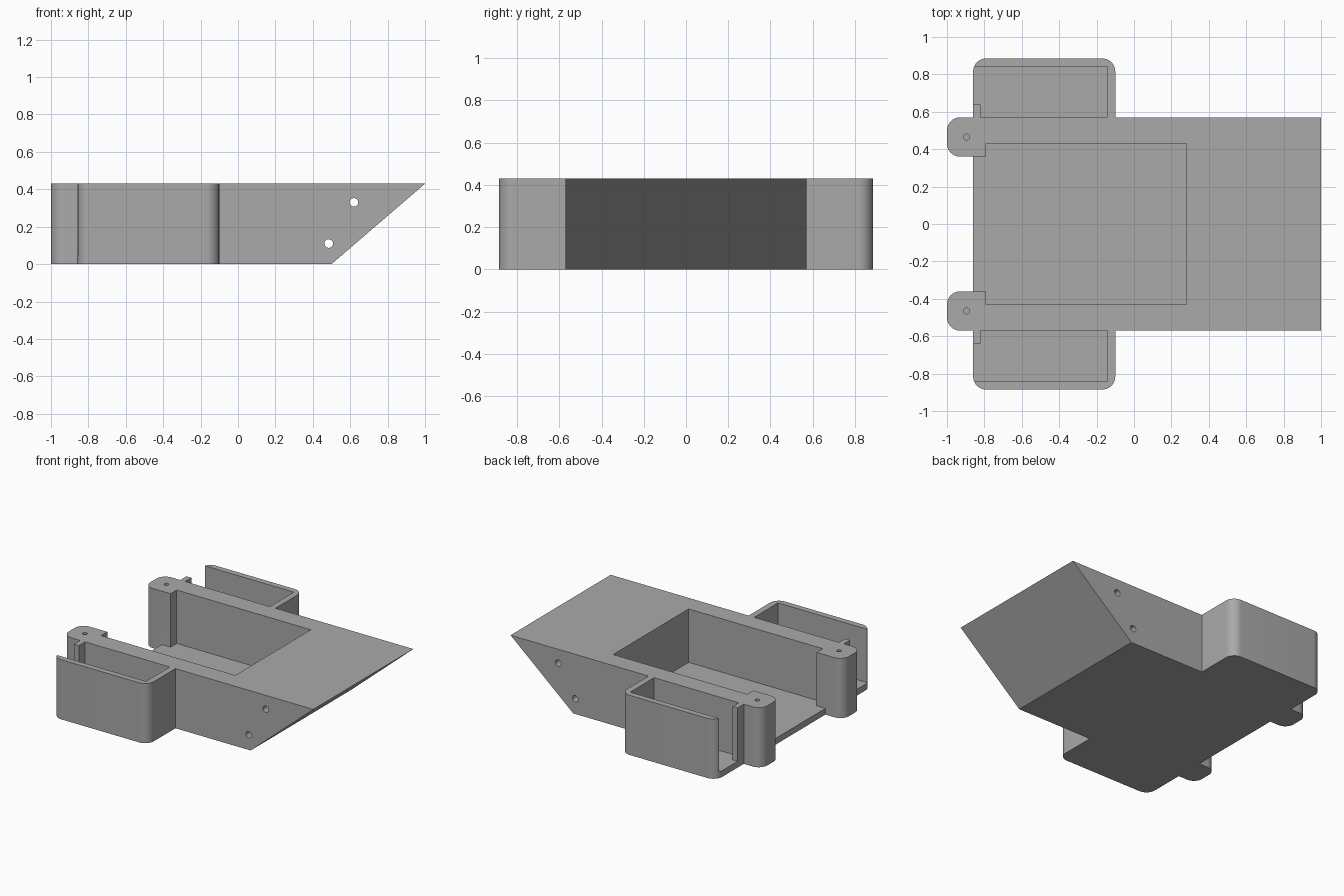
import bpy, bmesh, math
from mathutils import Vector

cube = bpy.data.objects.get("Cube")
if cube:
    bpy.data.objects.remove(cube, do_unlink=True)

H, FLOOR = 0.43, 0.045          # overall height, floor thickness
BODY_Y, WALL_Y = 0.57, 0.43     # outer and inner face of the long walls
BACK = -0.86                    # open end of the tray

grey = bpy.data.materials.new("plain grey")
grey.use_nodes = True
colour = (0.4, 0.4, 0.4, 1)
grey.diffuse_color = colour
grey.node_tree.nodes["Principled BSDF"].inputs["Base Color"].default_value = colour


def prism(name, points, offset):
    """Extrude a flat outline along an offset vector."""
    bm = bmesh.new()
    face = bm.faces.new([bm.verts.new(p) for p in points])
    ext = bmesh.ops.extrude_face_region(bm, geom=[face])
    moved = [v for v in ext["geom"] if isinstance(v, bmesh.types.BMVert)]
    bmesh.ops.translate(bm, verts=moved, vec=Vector(offset))
    bmesh.ops.recalc_face_normals(bm, faces=bm.faces)
    mesh = bpy.data.meshes.new(name)
    bm.to_mesh(mesh)
    bm.free()
    mesh.materials.append(grey)
    obj = bpy.data.objects.new(name, mesh)
    bpy.context.collection.objects.link(obj)
    return obj


def block(name, x0, x1, y0, y1, z0, z1, rounded=(), radius=0.07):
    """Upright block; rounded lists the corners (0-3, counterclockwise) to round."""
    corners = [(x0, y0, 1, 1), (x1, y0, -1, 1), (x1, y1, -1, -1), (x0, y1, 1, -1)]
    points = []
    for i, (x, y, dx, dy) in enumerate(corners):
        if i not in rounded:
            points.append((x, y, z0))
            continue
        for k in range(13):
            a = math.pi + (i + k / 12) * math.pi / 2
            points.append((x + dx * radius + radius * math.cos(a),
                           y + dy * radius + radius * math.sin(a), z0))
    return prism(name, points, (0, 0, z1 - z0))


def rod(name, centre, radius, axis, length):
    """Round cutter starting at centre and running along z or y."""
    ring = []
    for k in range(24):
        a = k * math.tau / 24
        u, v = radius * math.cos(a), radius * math.sin(a)
        ring.append(Vector(centre) + Vector((u, v, 0) if axis == "z" else (u, 0, v)))
    return prism(name, ring, (0, 0, length) if axis == "z" else (0, length, 0))


def combine(target, tool, operation):
    mod = target.modifiers.new(operation.lower(), "BOOLEAN")
    mod.operation, mod.object, mod.solver = operation, tool, "EXACT"
    bpy.context.view_layer.objects.active = target
    bpy.ops.object.modifier_apply(modifier=mod.name)
    bpy.data.objects.remove(tool, do_unlink=True)


# Wedge-nosed body with a central bay open at the back
side = [(BACK, 0), (0.5, 0), (1.0, H), (BACK, H)]
body = prism("tray_body", [(x, -BODY_Y, z) for x, z in side], (0, 2 * BODY_Y, 0))
combine(body, block("bay_cutter", -1.1, 0.28, -WALL_Y, WALL_Y, FLOOR, 1), "DIFFERENCE")

for s in (-1, 1):
    def span(a, b):
        return sorted((s * a, s * b))

    # Side pocket with rounded outer corners, open at the back
    outer = (2, 3) if s > 0 else (0, 1)
    combine(body, block("side_pocket", BACK, -0.1, *span(0.5, 0.885), 0, H, outer), "UNION")
    combine(body, block("pocket_cutter", -1.1, -0.145, *span(BODY_Y, 0.842), FLOOR, 1),
            "DIFFERENCE")
    # Small retaining lip at the pocket mouth
    combine(body, block("pocket_lip", BACK, -0.82, *span(0.5, 0.64), 0.02, H), "UNION")
    # Rounded screw post with a blind hole
    combine(body, block("screw_post", -1.0, -0.79, *span(0.36, BODY_Y), 0, H, (0, 3)), "UNION")
    combine(body, rod("screw_cutter", (-0.895, s * 0.465, 0.1), 0.016, "z", 1), "DIFFERENCE")

# Cross holes through the nose
for x, z in ((0.62, 0.33), (0.485, 0.11)):
    combine(body, rod("cross_hole_cutter", (x, -1, z), 0.023, "y", 2), "DIFFERENCE")

# Merge coplanar faces and smooth only the rounded corners
bm = bmesh.new()
bm.from_mesh(body.data)
bmesh.ops.remove_doubles(bm, verts=bm.verts, dist=0.0001)
bmesh.ops.dissolve_limit(bm, angle_limit=0.01, verts=bm.verts, edges=bm.edges)
bm.to_mesh(body.data)
bm.free()
bpy.ops.object.select_all(action="DESELECT")
body.select_set(True)
bpy.context.view_layer.objects.active = body
bpy.ops.object.shade_smooth_by_angle(angle=math.radians(30))
